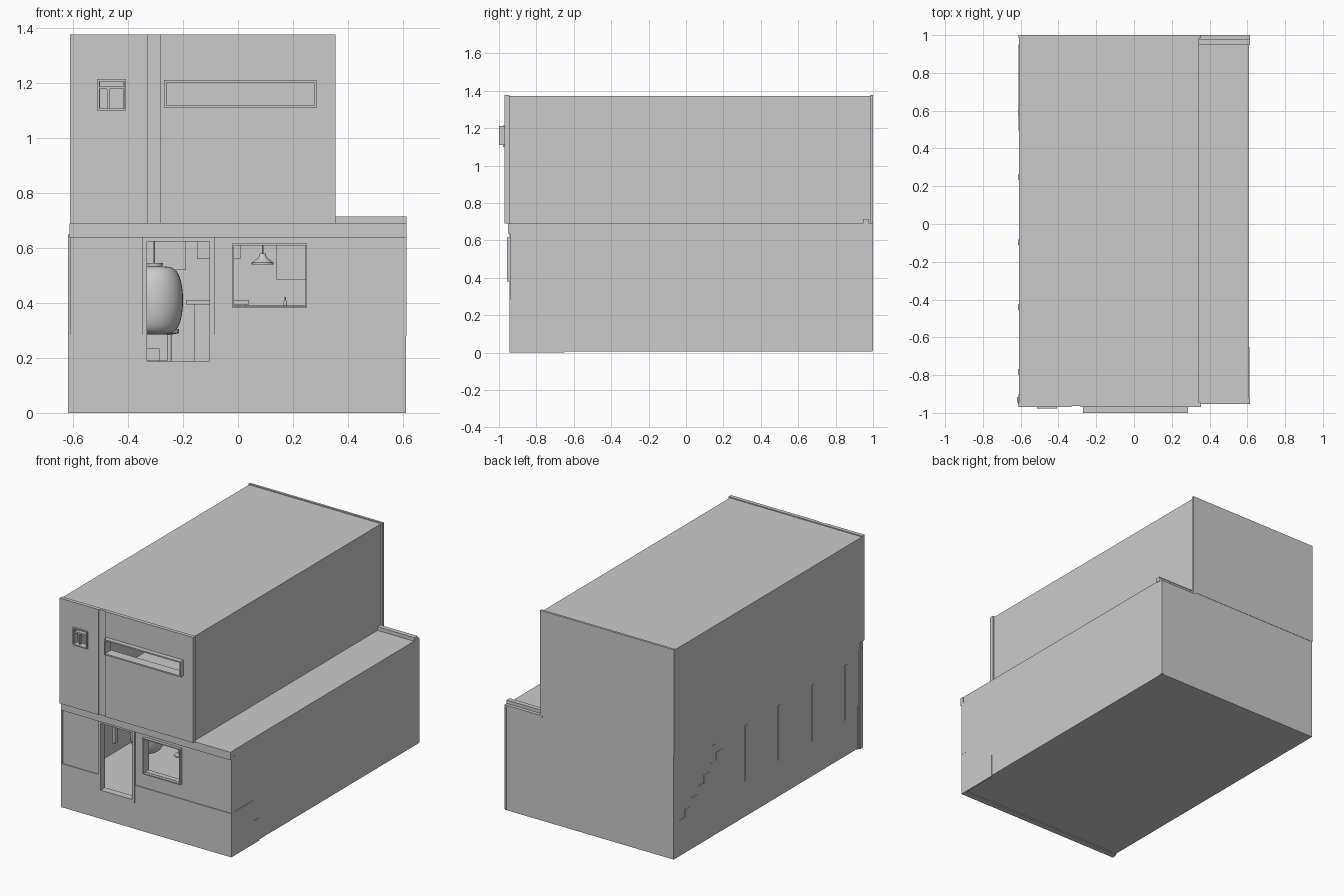
import bpy, bmesh, math
from mathutils import Vector

if "Cube" in bpy.data.objects:
    bpy.data.objects.remove(bpy.data.objects["Cube"])


def box(name, x0, x1, y0, y1, z0, z1, bevel=0):
    bm = bmesh.new()
    bmesh.ops.create_cube(bm, size=1)
    for v in bm.verts:
        v.co = Vector(((x0 + x1) / 2 + v.co.x * (x1 - x0),
                       (y0 + y1) / 2 + v.co.y * (y1 - y0),
                       (z0 + z1) / 2 + v.co.z * (z1 - z0)))
    me = bpy.data.meshes.new(name)
    bm.to_mesh(me)
    bm.free()
    ob = bpy.data.objects.new(name, me)
    bpy.context.collection.objects.link(ob)
    return ob


def cut(ob, *dims):
    """Subtract a box from ob, then delete the cutter."""
    c = box("cutter", *dims)
    m = ob.modifiers.new("cut", 'BOOLEAN')
    m.operation, m.solver, m.object = 'DIFFERENCE', 'EXACT', c
    bpy.context.view_layer.objects.active = ob
    bpy.ops.object.modifier_apply(modifier=m.name)
    bpy.data.objects.remove(c)


def frame(name, x0, x1, z0, z1, t, y0, y1):
    ob = box(name, x0, x1, y0, y1, z0, z1)
    cut(ob, x0 + t, x1 - t, y0 - .1, y1 + .1, z0 + t, z1 - t)
    return ob


def lathe(name, profile, x, y, segs=32):
    """Revolve (radius, z) points around a vertical axis."""
    bm = bmesh.new()
    rings = [[bm.verts.new((x + r * math.cos(2 * math.pi * i / segs),
                            y + r * math.sin(2 * math.pi * i / segs), z))
              for i in range(segs)] for r, z in profile]
    for a, b in zip(rings, rings[1:]):
        for i in range(segs):
            j = (i + 1) % segs
            bm.faces.new((a[i], a[j], b[j], b[i]))
    bm.faces.new(rings[0][::-1])
    bm.faces.new(rings[-1])
    me = bpy.data.meshes.new(name)
    bm.to_mesh(me)
    bm.free()
    ob = bpy.data.objects.new(name, me)
    bpy.context.collection.objects.link(ob)
    bpy.ops.object.select_all(action='DESELECT')
    ob.select_set(True)
    bpy.context.view_layer.objects.active = ob
    bpy.ops.object.shade_smooth_by_angle(angle=math.radians(40))
    return ob


# Ground floor shell with room, doorway and shop window
ground = box("ground_floor", -.61, .61, -.938, .998, .006, .69)
cut(ground, -.59, .59, -.905, .975, .17, .645)
cut(ground, -.34, -.095, -1.1, -.8, .175, .632)
cut(ground, -.015, .245, -1.1, -.8, .39, .61)
frame("door_frame", -.35, -.085, .17, .642, .018, -.945, -.9)
frame("window_frame", -.022, .252, .381, .616, .007, -.957, -.9)

# Upper floor shell, front and back slabs
upper = box("upper_floor", -.61, .345, -.952, .998, .69, 1.372)
cut(upper, -.595, .33, -.935, .98, .70, 1.355)
front = box("upper_front_slab", -.612, .355, -.97, -.945, .69, 1.378)
back = box("upper_back_slab", -.612, .355, .985, 1.0, .69, 1.378)
openings = [(-.503, -.417, 1.108, 1.207), (-.262, .277, 1.118, 1.202)]
for x0, x1, z0, z1 in openings:
    cut(front, x0, x1, -1.1, -.9, z0, z1)
    cut(upper, x0, x1, -1.1, -.9, z0, z1)
cut(front, -.33, -.282, -1.0, -.963, .6, 1.5)

# Upper windows: long projecting box and small divided window
frame("long_window_box", -.27, .285, 1.11, 1.212, .009, -1.0, -.94)
frame("small_window_frame", -.513, -.407, 1.1, 1.215, .008, -.978, -.94)
box("small_window_transom", -.506, -.414, -.965, -.945, 1.178, 1.188)
box("small_window_mullion", -.476, -.468, -.963, -.947, 1.108, 1.18)

# Cornice, base plinth, corner posts
box("front_cornice", -.613, .613, -.952, -.925, .638, .69)
plinth = box("front_plinth", -.612, .612, -.943, -.9, 0, .285)
cut(plinth, -.35, -.085, -1.1, -.8, .17, .4)
box("plinth_return_upper", .605, .612, -.94, -.72, .15, .285)
box("plinth_return_lower", .605, .612, -.94, -.65, 0, .15)
for sx in (-1, 1):
    box("front_corner_post", sx * .613 - .006, sx * .613 - .006 + .012 - (.006 if sx > 0 else 0),
        -.945, -.915, 0, .65) if sx < 0 else \
        box("front_corner_post", .605, .6125, -.94, -.905, .28, .65)
box("right_back_post", .60, .612, .975, 1.0, .01, .69)

# Parapet on the low roof at the back
box("parapet", .34, .613, .947, .977, .685, .714)
box("parapet_back", .34, .613, .977, 1.0, .68, .692)

# Wall pillars just showing through the left wall
for i in range(5):
    y = .59 - i * .343
    box("wall_pillar", -.613, -.57, y - .015, y + .015, .24, .6)

# Stairs rising along the left wall at the back
for i in range(7):
    y = .95 - i * .065
    box("stair_step", -.612, -.42, y - .065, y, .17 + i * .04, .24 + i * .05)

# Paper lantern behind the doorway
prof = [(.035, .285)]
prof += [(.035 + .07 * math.cos(a) ** .6, .41 + .122 * math.sin(a))
         for a in [math.radians(-85 + 10 * k) for k in range(18)]]
prof += [(.035, .533)]
lathe("lantern", prof, -.305, -.5)
lathe("lantern_cap", [(.03, .53), (.032, .545), (.025, .546)], -.305, -.5)
lathe("lantern_cord", [(.003, .54), (.003, .65)], -.305, -.5, 8)

# Counter with stools
box("counter_top", -.19, .04, -.35, .6, .395, .41)
box("counter_body", -.16, .03, -.33, .58, .17, .395)
for k in range(4):
    y = -.25 + k * .22
    lathe("stool", [(.03, .17), (.03, .178), (.008, .182), (.008, .285),
                    (.035, .29), (.035, .305)], -.25, y, 16)
box("bench", -.42, -.255, .1, .5, .17, .19)
box("bench_block", -.42, -.285, .15, .5, .19, .235)

# Ceiling boxes and wall cabinet
box("ceiling_duct", -.4, -.19, .2, .6, .52, .65)
box("ceiling_box", -.15, .01, .05, .35, .56, .65)
box("wall_cabinet", .14, .59, .4, .975, .485, .65)
box("kitchen_worktop", .15, .59, -.2, .4, .36, .385)
box("kitchen_base", .17, .59, -.2, .4, .17, .36)

# Pendant lamp and bottle seen through the shop window
lathe("pendant_lamp", [(.04, .54), (.04, .547), (.015, .565), (.01, .58)], .09, -.3, 24)
lathe("pendant_cord", [(.003, .575), (.003, .65)], .09, -.3, 8)
lathe("bottle", [(.006, .385), (.006, .405), (.002, .412), (.002, .422)], .172, -.1, 12)
